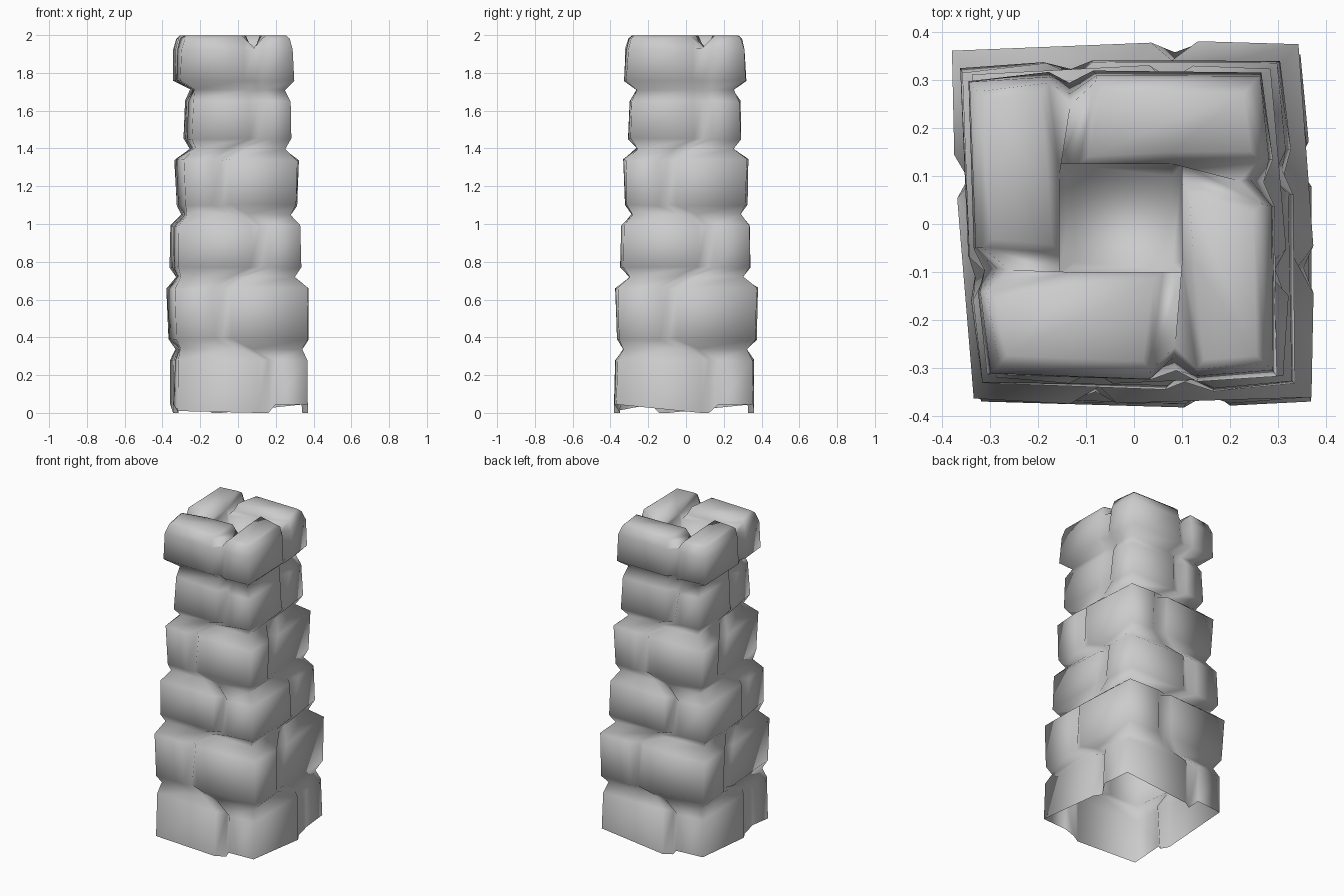
import bpy, bmesh, random
from mathutils import Vector

random.seed(4)
if "Cube" in bpy.data.objects:
    bpy.data.objects.remove(bpy.data.objects["Cube"], do_unlink=True)

stone = bpy.data.materials.new("grey stone")
stone.use_nodes = True
stone.diffuse_color = (0.6, 0.6, 0.6, 1)
stone.node_tree.nodes["Principled BSDF"].inputs["Base Color"].default_value = (0.6, 0.6, 0.6, 1)

# Stone courses: left, right, front, back extents, top height, joint offset
COURSES = [
    (-0.37, 0.38, -0.375, 0.365, 0.34, 0.13),
    (-0.385, 0.38, -0.37, 0.38, 0.72, -0.1),
    (-0.37, 0.34, -0.34, 0.345, 1.05, 0.11),
    (-0.34, 0.32, -0.325, 0.33, 1.4, -0.1),
    (-0.295, 0.29, -0.3, 0.295, 1.71, 0.09),
    (-0.355, 0.3, -0.32, 0.32, 1.985, 0.09),
]
bm = bmesh.new()


def rectangle(ext, inset):
    x0, x1, y0, y1 = ext
    x0, x1, y0, y1 = x0 + inset, x1 - inset, y0 + inset, y1 - inset
    return [Vector(p) for p in ((x0, y0), (x1, y0), (x1, y1), (x0, y1))]


def ring(ext, inset, depth, offset, z, skew=1.0, bulge=0.012, rough=0.004):
    """Four sides, each a corner followed by a V joint of three points."""
    corners = rectangle(ext, inset + 0.006)
    # Two opposite corners are worn back
    corners[0].x += 0.045 * skew
    corners[2].x -= 0.028 * skew
    corners[3].y -= 0.015 * skew
    verts = []
    for k, a in enumerate(corners):
        b = corners[(k + 1) % 4]
        along = (b - a).normalized()
        inward = Vector((-along.y, along.x))
        joint = (a + b) / 2 + along * offset
        swell = inward * -bulge
        for p in (a, joint - along * 0.05 + swell,
                  joint + inward * depth, joint + along * 0.045 + swell):
            jitter = [random.uniform(-rough, rough) for _ in range(3)]
            verts.append(bm.verts.new((p.x + jitter[0], p.y + jitter[1], z + jitter[2])))
    return verts


def bridge(lower, upper):
    n = len(lower)
    for i in range(n):
        j = (i + 1) % n
        bm.faces.new((lower[i], lower[j], upper[j], upper[i]))


# Ragged open foot
rings = [ring(COURSES[0][:4], 0.002, 0.015, COURSES[0][5], 0.0)]
for i, v in enumerate(rings[0]):
    v.co.z = 0.045 if i % 4 in (0, 3) else 0.0
rings[0][0].co.z = 0.01

# Bulging courses with a pinched waist between each pair
floor_z = 0.0
for i, course in enumerate(COURSES):
    ext, top, offset = course[:4], course[4], course[5]
    even = offset < 0
    if i:
        rings.append(ring(ext, 0.008 if even else 0.0, 0.006, offset, floor_z + 0.05))
    rings.append(ring(ext, 0.0 if even else 0.006, 0.03, offset, top - 0.06))
    if i < len(COURSES) - 1:
        above = COURSES[i + 1]
        pinched = [(max if j in (0, 2) else min)(ext[j], above[j]) for j in range(4)]
        rings.append(ring(pinched, 0.035, 0.0, (offset + above[5]) / 2, top, 0.6, 0.0))
    floor_z = top

# Rim of the four top stones
rim = ring(COURSES[-1][:4], 0.022, 0.035, COURSES[-1][5], 1.982, rough=0.002)
for v in rim[2::4]:
    v.co.z = 1.935
rings.append(rim)
for lower, upper in zip(rings, rings[1:]):
    bridge(lower, upper)

# Hollow with sloping walls in the middle of the top stones
inner = rectangle((-0.155, 0.1, -0.1, 0.125), 0)
start, end, groove, base = [], [], [], []
for k, a in enumerate(inner):
    b = inner[(k + 1) % 4]
    along = (b - a).normalized()
    start.append(bm.verts.new((*(a + along * 0.02), 1.955)))
    end.append(bm.verts.new((*(b - along * 0.04), 1.955)))
    groove.append(bm.verts.new((*b, 1.91)))
    base.append(bm.verts.new((*(a * 0.8), 1.79)))
tops = []
for k in range(4):
    nxt, prev = (k + 1) % 4, (k - 1) % 4
    corner, near, deep, far = rim[4 * k:4 * k + 4]
    tops.append(bm.faces.new((rim[4 * prev + 3], corner, near, end[k], start[k])))
    bm.faces.new((near, deep, groove[k], end[k]))
    bm.faces.new((deep, far, start[nxt], groove[k]))
    bm.faces.new((groove[prev], start[k], end[k], groove[k], base[nxt], base[k]))
bm.faces.new(base)

# Softly domed stone tops
bm.normal_update()
bmesh.ops.inset_individual(bm, faces=tops, thickness=0.025, depth=0.0)
for f in tops:
    for v in f.verts:
        v.co.z = 1.998

for f in bm.faces:
    f.smooth = True
mesh = bpy.data.meshes.new("stone_stack")
bm.to_mesh(mesh)
bm.free()
mesh.materials.append(stone)
stack = bpy.data.objects.new("stone_stack", mesh)
bpy.context.collection.objects.link(stack)
